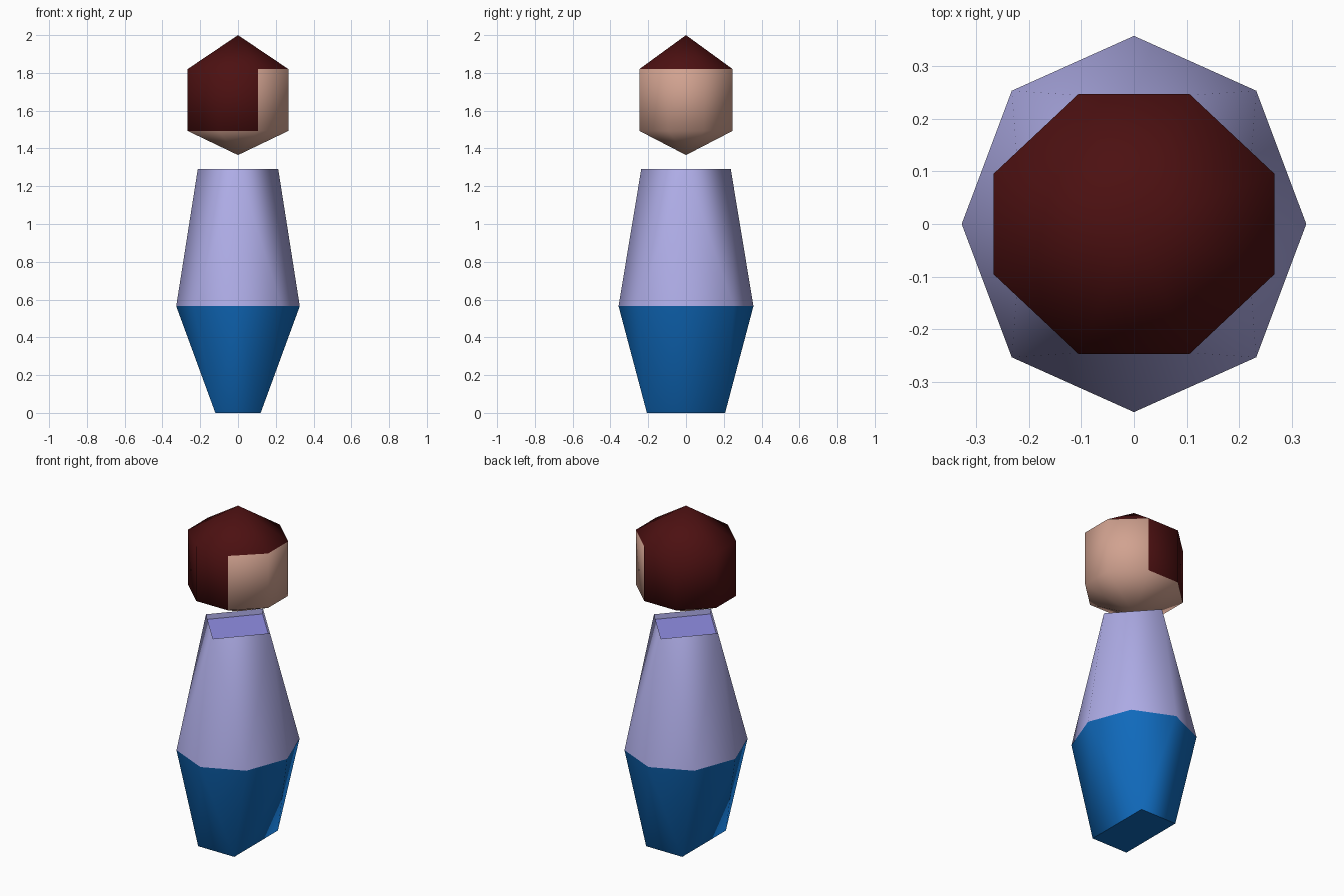
import bpy, bmesh, math

if "Cube" in bpy.data.objects:
    bpy.data.objects.remove(bpy.data.objects["Cube"])


def material(name, r, g, b):
    lin = [((c / 255 + 0.055) / 1.055) ** 2.4 if c > 10 else c / 255 / 12.92 for c in (r, g, b)]
    m = bpy.data.materials.new(name)
    m.diffuse_color = (*lin, 1)
    m.use_nodes = True
    m.node_tree.nodes["Principled BSDF"].inputs["Base Color"].default_value = m.diffuse_color
    return m


SKIN = material("skin", 209, 162, 144)
HAIR = material("dark_red_hair", 76, 16, 17)
SHIRT = material("lavender_shirt", 177, 175, 234)
COLLAR = material("violet_collar", 145, 143, 230)
TROUSERS = material("blue_trousers", 16, 107, 190)


def mirror(points, z):
    """Mirror quadrant points in x and y at height z."""
    return {(sx * x, sy * y, z) for x, y in points for sx in (-1, 1) for sy in (-1, 1)}


def hull(name, points, mats, rule, open_z=None, recess_z=None, angle=60):
    bm = bmesh.new()
    for p in sorted({tuple(c + 0.0 for c in p) for p in points}):
        bm.verts.new(p)
    bmesh.ops.remove_doubles(bm, verts=bm.verts, dist=1e-5)
    bmesh.ops.convex_hull(bm, input=bm.verts)
    bmesh.ops.recalc_face_normals(bm, faces=bm.faces)

    def cap(z):
        return [f for f in bm.faces if all(abs(v.co.z - z) < 1e-4 for v in f.verts)]

    if open_z is not None:
        bmesh.ops.delete(bm, geom=cap(open_z), context='FACES')
    for f in bm.faces:
        f.material_index = rule(f.calc_center_median())
    if recess_z is not None:
        floor = cap(recess_z)
        bmesh.ops.inset_region(bm, faces=floor, thickness=0.004, depth=-0.03)
        for f in floor:
            f.material_index = 1
    me = bpy.data.meshes.new(name)
    bm.to_mesh(me)
    bm.free()
    for m in mats:
        me.materials.append(m)
    ob = bpy.data.objects.new(name, me)
    bpy.context.collection.objects.link(ob)
    bpy.ops.object.select_all(action='DESELECT')
    ob.select_set(True)
    bpy.context.view_layer.objects.active = ob
    bpy.ops.object.shade_smooth_by_angle(angle=math.radians(angle))
    return ob


WAIST_Z = 0.565
waist = mirror([(0.327, 0), (0.232, 0.253), (0, 0.357)], WAIST_Z)

# Trousers: rectangular foot widening to the eight-sided waist
hull("trousers", waist | mirror([(0.12, 0.207)], 0), [TROUSERS], lambda c: 0, open_z=WAIST_Z)

# Shirt: eight-sided waist narrowing to a diamond-shaped neckline
hull("shirt", waist | mirror([(0.213, 0), (0, 0.237)], 1.29), [SHIRT, COLLAR],
     lambda c: 0, open_z=WAIST_Z, recess_z=1.29)

# Head: eight-sided drum with pointed ends; the face looks towards +x
ring = [(0.267, 0.095), (0.105, 0.247)]


def head_colour(c):
    return int(c.z > 1.82 or (c.z > 1.5 and c.x < 0.1))


hull("head", mirror(ring, 1.82) | mirror(ring, 1.493) | {(0, 0, 2.0), (0, 0, 1.365)},
     [SKIN, HAIR], head_colour, angle=70)
